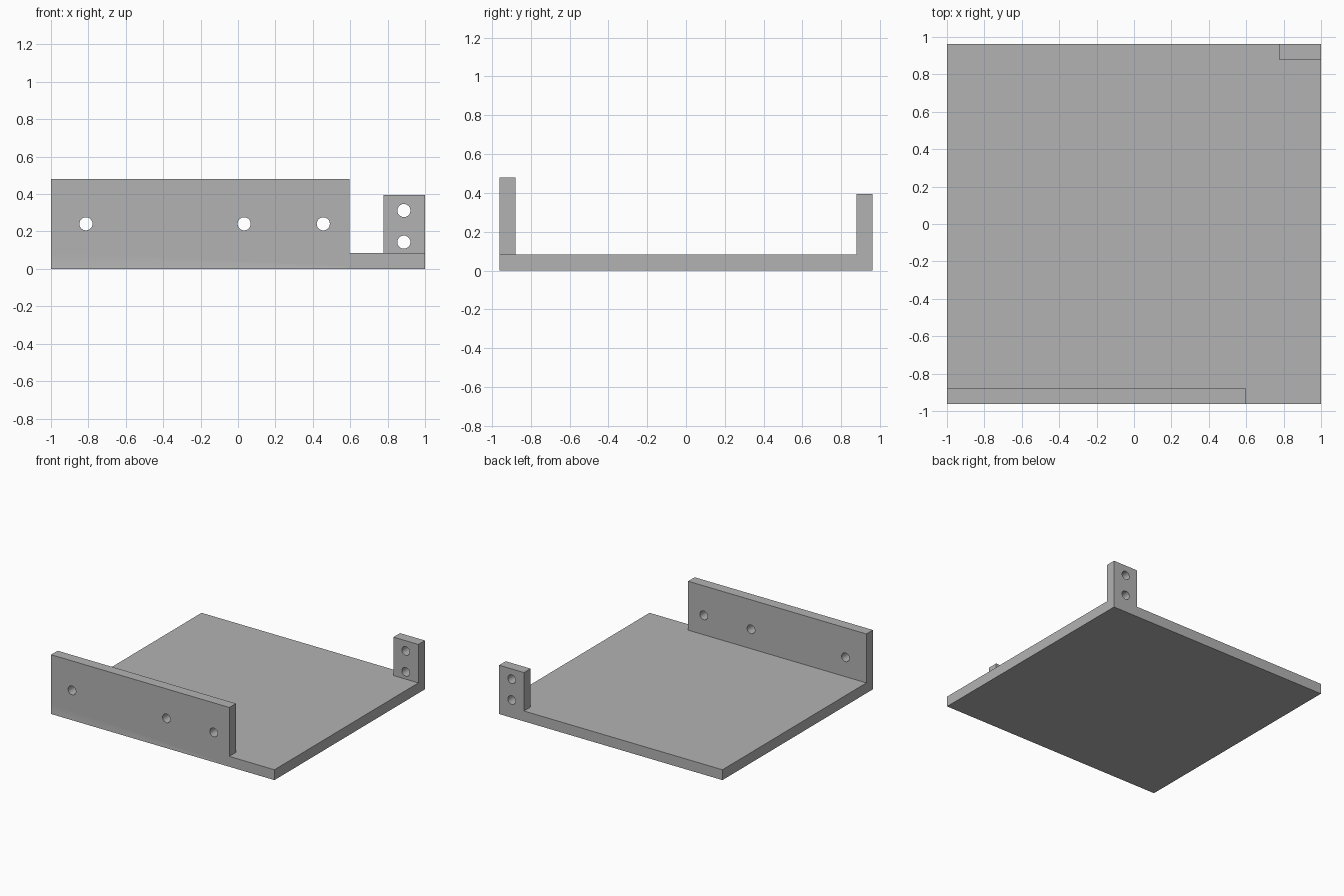
import bpy
import math

cube = bpy.data.objects.get("Cube")
if cube:
    bpy.data.objects.remove(cube, do_unlink=True)

T = 0.084                      # sheet thickness
X, Y = 1.0, 0.962              # half width and half depth
HOLE_R = 0.035

grey = bpy.data.materials.new("plain grey")
grey.use_nodes = True
colour = (0.45, 0.45, 0.45, 1)
grey.diffuse_color = colour
grey.node_tree.nodes["Principled BSDF"].inputs["Base Color"].default_value = colour


def box(name, low, high):
    """Box between two corners."""
    bpy.ops.mesh.primitive_cube_add(size=1, location=[(a + b) / 2 for a, b in zip(low, high)])
    ob = bpy.context.object
    ob.name = name
    ob.scale = [b - a for a, b in zip(low, high)]
    bpy.ops.object.transform_apply(location=True, rotation=False, scale=True)
    ob.data.materials.append(grey)
    return ob


def combine(target, tool, operation):
    """Apply a boolean and remove the helper."""
    tool.hide_render = True
    mod = target.modifiers.new(operation.lower(), 'BOOLEAN')
    mod.operation = operation
    mod.solver = 'EXACT'
    mod.object = tool
    bpy.context.view_layer.objects.active = target
    bpy.ops.object.modifier_apply(modifier=mod.name)
    bpy.data.objects.remove(tool, do_unlink=True)


def drill(target, x, y, z):
    """Round hole running front to back through an upright flange."""
    bpy.ops.mesh.primitive_cylinder_add(vertices=32, radius=HOLE_R, depth=3 * T,
                                        location=(x, y, z), rotation=(math.pi / 2, 0, 0))
    cutter = bpy.context.object
    cutter.name = "hole_cutter"
    cutter.data.materials.append(grey)
    combine(target, cutter, 'DIFFERENCE')


# Flat base with a long front flange and a small rear tab
bracket = box("bracket", (-X, -Y, 0), (X, Y, T))
front_flange = box("front_flange", (-X, -Y, 0), (0.596, T - Y, 0.48))
rear_tab = box("rear_tab", (0.777, Y - T, 0), (X, Y, 0.395))

# Mounting holes
for x in (-0.813, 0.033, 0.456):
    drill(front_flange, x, T / 2 - Y, 0.241)
for z in (0.143, 0.312):
    drill(rear_tab, 0.887, Y - T / 2, z)

# Join into one solid, with smooth hole walls and sharp edges
for part in (front_flange, rear_tab):
    combine(bracket, part, 'UNION')
bpy.ops.object.select_all(action='DESELECT')
bracket.select_set(True)
bpy.context.view_layer.objects.active = bracket
bpy.ops.object.shade_smooth_by_angle(angle=math.radians(30))
